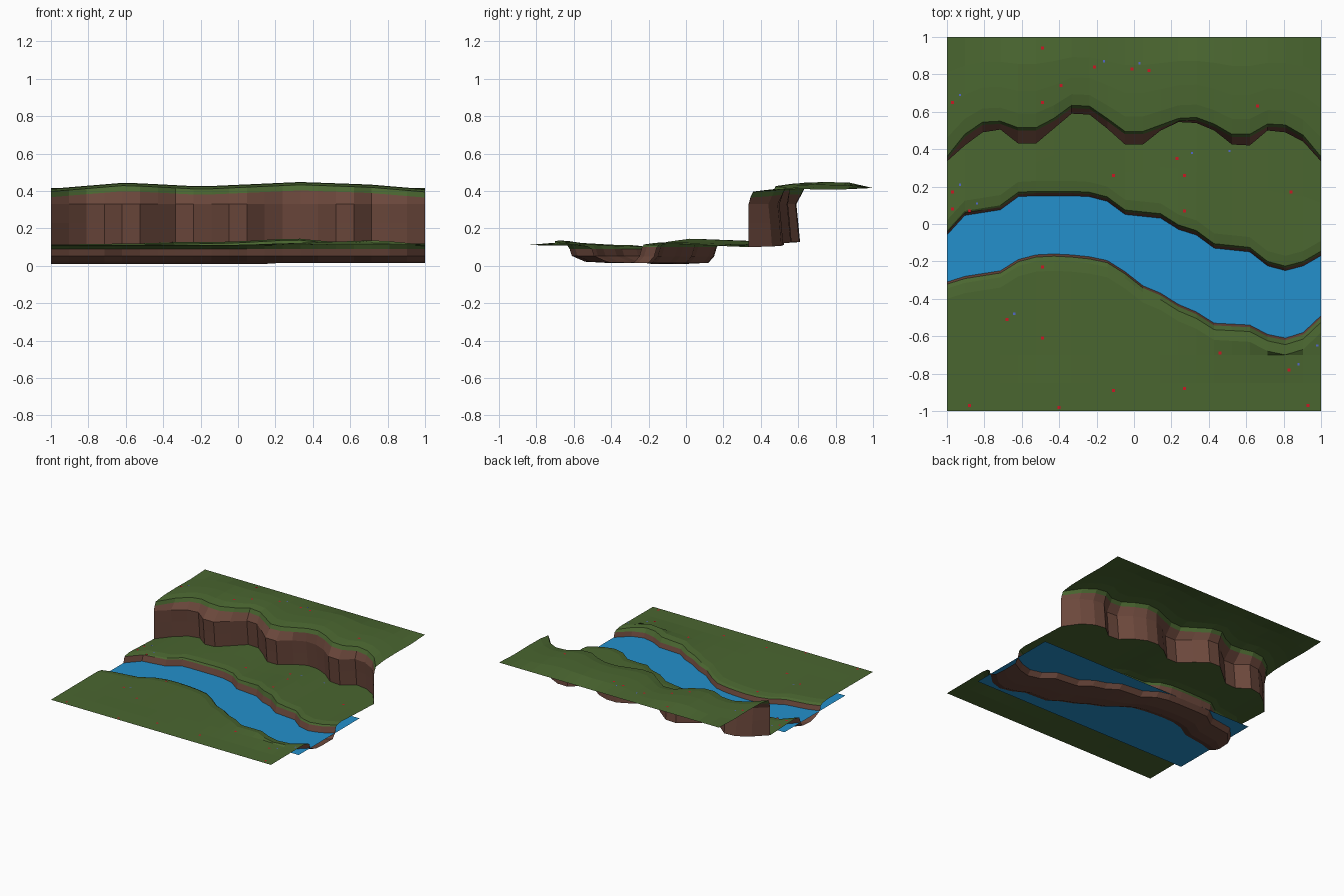
import bpy, bmesh
from mathutils import Vector
from mathutils.bvhtree import BVHTree

if "Cube" in bpy.data.objects:
    bpy.data.objects.remove(bpy.data.objects["Cube"])


def mat(name, r, g, b):
    lin = lambda c: ((c / 255 + 0.055) / 1.055) ** 2.4
    m = bpy.data.materials.new(name)
    m.diffuse_color = (lin(r), lin(g), lin(b), 1)
    m.use_nodes = True
    m.node_tree.nodes["Principled BSDF"].inputs["Base Color"].default_value = m.diffuse_color
    return m


GRASS = mat("grass green", 74, 102, 48)
EARTH = mat("earth brown", 108, 72, 60)
WATER = mat("water blue", 36, 144, 204)
RED = mat("flower red", 200, 24, 36)
BLUE = mat("flower blue", 84, 104, 200)


def make(name, bm, material):
    me = bpy.data.meshes.new(name)
    bm.to_mesh(me)
    bm.free()
    me.materials.append(material)
    ob = bpy.data.objects.new(name, me)
    bpy.context.collection.objects.link(ob)
    return ob


# one column every 2/21 units along x; outlines are listed column by column
COLS = 22
xs = [-1 + 2 * i / (COLS - 1) for i in range(COLS)]


def along(pts, x):
    for (x0, v0), (x1, v1) in zip(pts, pts[1:]):
        if x <= x1:
            return v0 + (v1 - v0) * (x - x0) / (x1 - x0)
    return pts[-1][1]


near_water = [-.31, -.28, -.265, -.25, -.19, -.165, -.16, -.165, -.175, -.195, -.255,
              -.33, -.37, -.43, -.47, -.53, -.535, -.54, -.59, -.61, -.58, -.49]
far_water = [-.06, .045, .06, .075, .145, .15, .15, .15, .145, .12, .05,
             .04, .03, -.03, -.06, -.13, -.14, -.15, -.225, -.25, -.225, -.17]
cliff_brow = [.335, .42, .49, .505, .43, .43, .51, .59, .585, .51, .425,
              .425, .50, .545, .54, .50, .425, .42, .50, .49, .44, .335]
cliff_rim = [.345, .465, .53, .535, .50, .50, .55, .62, .615, .55, .48,
             .48, .515, .55, .555, .52, .465, .465, .52, .515, .46, .345]

near_z = [(-1, .112), (-.5, .105), (0, .112), (.4, .125), (.75, .137), (1, .113)]
far_z = [(-1, .113), (-.4, .122), (0, .13), (.3, .148), (.5, .128), (1, .118)]
foot_z = [(-1, .10), (-.3, .128), (.3, .125), (1, .10)]
top_z = [(-1, .412), (-.6, .445), (-.2, .424), (.33, .448), (.7, .435), (1, .41)]


def section(i):
    """Profiles (y, z) of every strip at column i, running from front to back."""
    x, n, f, b, r = xs[i], near_water[i], far_water[i], cliff_brow[i], cliff_rim[i]
    gn, gf, ft, tp = (along(t, x) for t in (near_z, far_z, foot_z, top_z))
    edge = i in (0, COLS - 1)
    foot = b if edge else b + .02
    lip = (n - .012, .09)
    crest = (f + .015, .1)
    back = lambda t: r + .02 + (1 - r - .02) * t
    return {
        "near_meadow": [(-1, .11), (-.85, .111), (-.7, (gn + .111) / 2), (n - .09, gn),
                        (n - .035, gn - .008), lip],
        "river_bed": [lip, (n, .053), (n + .07, .022), ((n + f) / 2, .01 if x < .2 else .016),
                      (f - .03, .016), (f, .05), crest],
        "far_meadow": [crest, (f + .025, gf - .008), (f + .08, gf),
                       ((f + foot) / 2 + .03, (gf + ft) / 2), (foot, ft)],
        "cliff_face": [(foot, ft), ((foot + b) / 2, .23), (b, .33), (r, tp - .045)],
        "plateau": [(r, tp - .045), (r + .015, tp - .015), (back(.15), tp - .003), (back(.4), tp),
                    (back(.7), tp - .003), (1, .416)],
    }


sections = [section(i) for i in range(COLS)]
trees = []


# terrain strips lofted along x
def loft(name, material):
    bm = bmesh.new()
    grid = [[bm.verts.new((x, y, z)) for y, z in s[name]] for x, s in zip(xs, sections)]
    for a, b in zip(grid, grid[1:]):
        for k in range(len(a) - 1):
            bm.faces.new((a[k], b[k], b[k + 1], a[k + 1]))
    bm.normal_update()
    if material is GRASS:
        trees.append(BVHTree.FromBMesh(bm))
    make(name, bm, material)


for name in ("near_meadow", "far_meadow", "plateau"):
    loft(name, GRASS)
for name in ("river_bed", "cliff_face"):
    loft(name, EARTH)

# flat water sheet
bm = bmesh.new()
bm.faces.new([bm.verts.new(p) for p in
              ((-1, -.64, .053), (1, -.64, .053), (1, .15, .053), (-1, .15, .053))])
make("water", bm, WATER)


# tiny flower petals lying on the grass
def flowers(name, spots, size, material):
    bm = bmesh.new()
    for x, y in spots:
        hits = [t.ray_cast(Vector((x, y, 1)), Vector((0, 0, -1)))[0] for t in trees]
        z = max((h.z for h in hits if h), default=.11) + .003
        bm.faces.new([bm.verts.new((x + dx * size, y + dy * size, z)) for dx, dy in
                      ((-1, -1), (1, -1), (1, 1), (-1, 1))])
    make(name, bm, material)


flowers("red_flowers", [
    (-.49, .94), (-.21, .84), (-.01, .83), (.08, .82), (-.39, .74), (-.97, .65), (-.49, .65),
    (.66, .63), (-.11, .26), (.23, .35), (.27, .26), (.27, .07), (-.97, .08), (-.97, .17),
    (.84, .17), (-.88, .07), (-.49, -.23), (-.68, -.51), (-.49, -.61), (.46, -.69),
    (-.11, -.89), (.27, -.88), (-.4, -.98), (-.88, -.97), (.83, -.78), (.93, -.97)], .008, RED)
flowers("blue_flowers", [
    (-.16, .87), (.03, .86), (-.93, .69), (.51, .39), (.31, .38), (-.93, .21), (-.84, .11),
    (-.64, -.48), (.88, -.75), (.98, -.65)], .006, BLUE)
